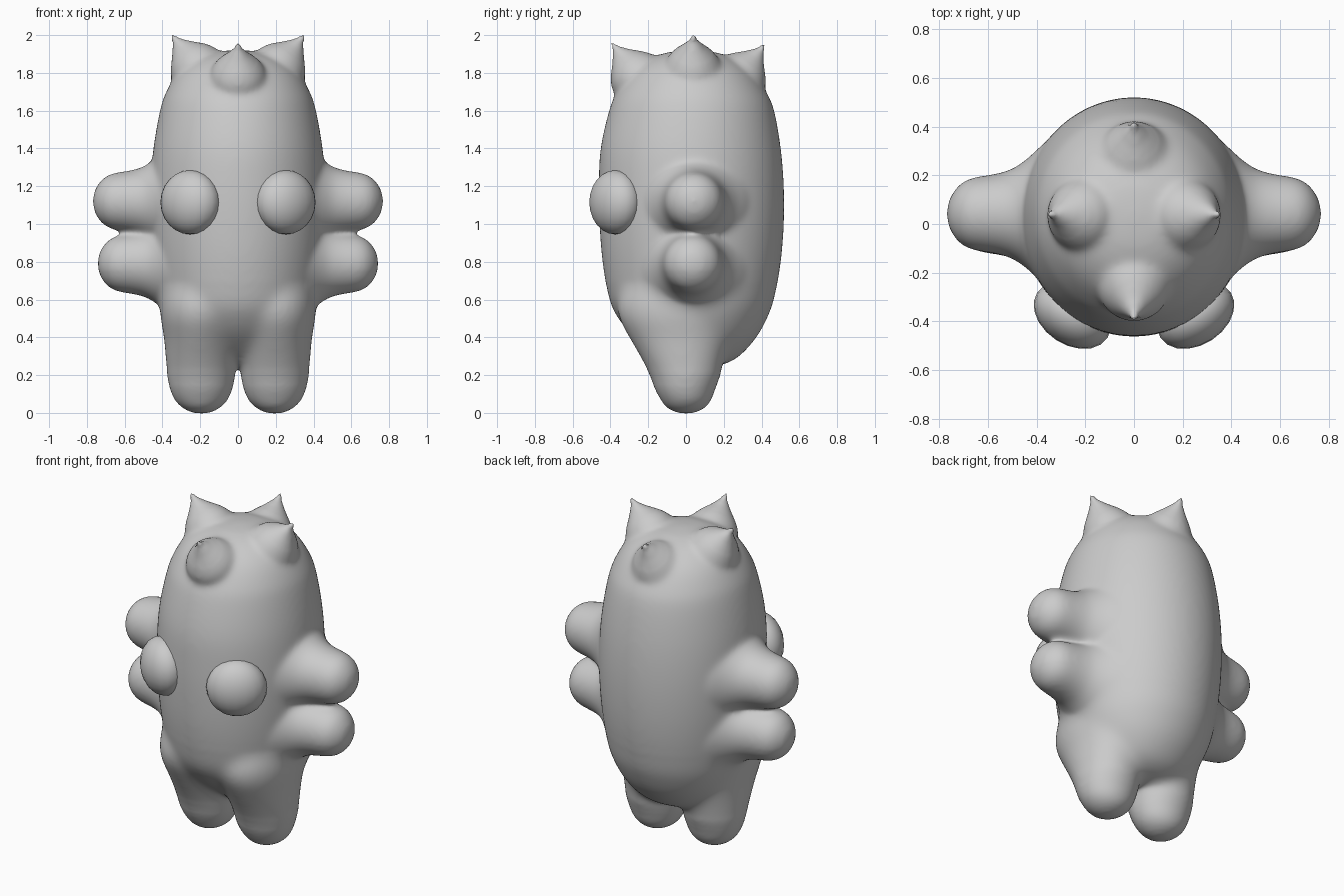
import bpy, bmesh, math
from mathutils import Vector, Matrix

if "Cube" in bpy.data.objects:
    bpy.data.objects.remove(bpy.data.objects["Cube"])

grey = bpy.data.materials.new("plain_grey")
grey.diffuse_color = (0.6, 0.6, 0.6, 1)
grey.use_nodes = True
grey.node_tree.nodes["Principled BSDF"].inputs["Base Color"].default_value = grey.diffuse_color


def smooth_rings(rings, steps=4):
    """Extra rings in between, on a Catmull-Rom curve."""
    out = []
    for i in range(len(rings) - 1):
        p = [Vector(rings[max(0, min(len(rings) - 1, i + k))]) for k in (-1, 0, 1, 2)]
        for s in range(steps):
            t = s / steps
            out.append(.5 * (2 * p[1] + (p[2] - p[0]) * t
                             + (2 * p[0] - 5 * p[1] + 4 * p[2] - p[3]) * t ** 2
                             + (3 * p[1] - p[0] - 3 * p[2] + p[3]) * t ** 3))
    return out + [Vector(rings[-1])]


def loft(bm, rings, matrix=Matrix(), n=64):
    """Closed tube of ellipses: each ring is (height, cy, rx, ry)."""
    loops = []
    for h, cy, rx, ry in smooth_rings(rings):
        loops.append([bm.verts.new(matrix @ Vector((
            rx * math.cos(2 * math.pi * i / n),
            cy + ry * math.sin(2 * math.pi * i / n), h))) for i in range(n)])
    for a, b in zip(loops, loops[1:]):
        for i in range(n):
            j = (i + 1) % n
            bm.faces.new((a[i], a[j], b[j], b[i]))
    bm.faces.new(loops[0][::-1])
    bm.faces.new(loops[-1])


def round_rings(profile):
    return [(h, 0, r, r) for h, r in profile]


bm = bmesh.new()

# Torso: height, y centre, half width, half depth
loft(bm, [(0.245, .08, .06, .05), (0.255, .075, .15, .125), (0.30, .07, .25, .215),
          (0.40, .05, .335, .325), (0.50, .035, .39, .395), (0.60, .03, .42, .437),
          (0.80, .03, .448, .472), (1.0, .03, .462, .488), (1.2, .028, .463, .490),
          (1.4, .025, .448, .477), (1.6, .03, .413, .437), (1.7, .03, .38, .395),
          (1.8, .03, .32, .325), (1.87, .03, .235, .235),
          (1.908, .03, .13, .13), (1.92, .03, .03, .03)])

# Arms and legs on both sides
arm = [(.30, .34), (.38, .28), (.44, .225), (.50, .185), (.56, .166), (.62, .156),
       (.67, .146), (.71, .125), (.74, .092), (.76, .055), (.768, .015)]
leg = [(-.004, 0, .02, .02), (.005, 0, .06, .06), (.03, 0, .105, .105),
       (.07, 0, .142, .135), (.13, -.005, .167, .162), (.20, -.005, .181, .188),
       (.30, -.02, .19, .225), (.40, -.035, .198, .268), (.50, -.05, .215, .305),
       (.60, -.05, .215, .31), (.75, -.02, .19, .28)]
for s in (-1, 1):
    for z, y, shift in ((1.12, .042, 0), (.79, .035, -.025)):
        loft(bm, round_rings(arm), Matrix.Translation((s * shift, y, z))
             @ Matrix.Rotation(s * math.pi / 2, 4, 'Y'))
    loft(bm, leg, Matrix.Translation((s * .195, 0, 0)))

# Four crown horns, each leaning outwards to its tip
tips = [Vector(t) for t in ((-.35, .04, 2.0), (.35, .04, 2.0),
                            (0, -.392, 1.956), (0, .415, 1.948))]
horn = [(-.004, .004), (.04, .027), (.08, .06), (.13, .106), (.18, .14), (.23, .15)]
axes = []
for tip in tips:
    out = Vector((tip.x, tip.y - .03, 0)).normalized()
    axes.append(-out * .6 - Vector((0, 0, .8)))
    m = Matrix.Translation(tip) @ axes[-1].to_track_quat('Z', 'Y').to_matrix().to_4x4()
    loft(bm, round_rings(horn), m)

bmesh.ops.recalc_face_normals(bm, faces=bm.faces)
mesh = bpy.data.meshes.new("body")
bm.to_mesh(mesh)
bm.free()
body = bpy.data.objects.new("body", mesh)
bpy.context.collection.objects.link(body)

# Fuse the parts into one skin
bpy.context.view_layer.objects.active = body
body.select_set(True)
fuse = body.modifiers.new("fuse", 'REMESH')
fuse.mode = 'VOXEL'
fuse.voxel_size = 0.012
bpy.ops.object.modifier_apply(modifier=fuse.name)


def soften(verts, times):
    for _ in range(times):
        bmesh.ops.smooth_vert(bm, verts=verts, factor=.5,
                              use_axis_x=True, use_axis_y=True, use_axis_z=True)


# Soften the joins, keeping the horn tips pointed
bm = bmesh.new()
bm.from_mesh(body.data)
gap = {v: min((v.co - t).length for t in tips) for v in bm.verts}
soften([v for v in bm.verts if gap[v] > .08], 14)
soften([v for v in bm.verts if .03 < gap[v] < .16], 6)
soften([v for v in bm.verts if .22 < v.co.z < .68 and abs(v.co.x) < .42], 25)
soften([v for v in bm.verts if .15 < v.co.z < .75], 5)
for t, a in zip(tips, axes):
    near = [v for v in bm.verts if (v.co - t).length < .06]
    min(near, key=lambda v: (v.co - t).dot(a)).co = t
for f in bm.faces:
    f.smooth = True
bm.to_mesh(body.data)
bm.free()
body.data.materials.clear()
body.data.materials.append(grey)

# Bulging eyes, turned outwards to lie on the torso
for side, s in (("left", -1), ("right", 1)):
    bm = bmesh.new()
    bmesh.ops.create_uvsphere(bm, u_segments=20, v_segments=12, radius=1)
    bmesh.ops.transform(bm, verts=bm.verts, matrix=Matrix.Translation(
        (s * .253, -.374, 1.115)) @ Matrix.Rotation(s * math.radians(33), 4, 'Z')
        @ Matrix.Diagonal((.172, .122, .17, 1)))
    for f in bm.faces:
        f.smooth = True
    mesh = bpy.data.meshes.new(side + "_eye")
    bm.to_mesh(mesh)
    bm.free()
    mesh.materials.append(grey)
    bpy.context.collection.objects.link(bpy.data.objects.new(side + "_eye", mesh))
